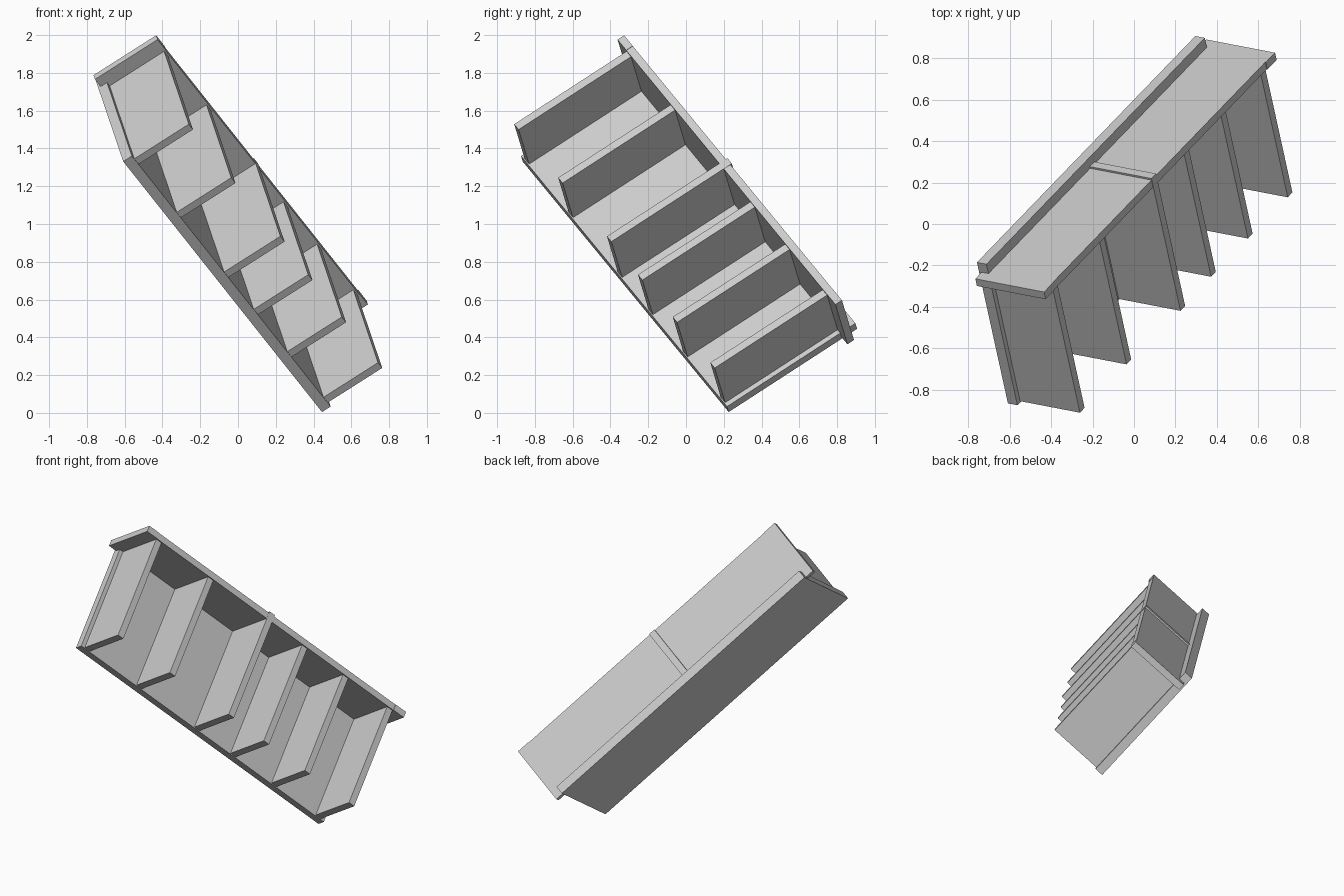
import bpy
import bmesh
from mathutils import Vector, Matrix

if "Cube" in bpy.data.objects:
    bpy.data.objects.remove(bpy.data.objects["Cube"])

# Tilted frame of the shelf unit: a = width, b = depth (to open front), c = length
c = Vector((0.523, 0.542, -0.659)).normalized()
a = Vector((0.833, -0.160, 0.529))
a = (a - c * a.dot(c)).normalized()
b = c.cross(a)
FRAME = Matrix((a, b, c)).transposed().to_4x4()
FRAME.translation = Vector((0, 0, 0.995))


def board(name, ra, rb, rc):
    """Box spanning the given ranges along a, b and c."""
    bm = bmesh.new()
    bmesh.ops.create_cube(bm, size=1)
    for v in bm.verts:
        v.co = Vector([r[0] + (r[1] - r[0]) * (k + 0.5)
                       for r, k in zip((ra, rb, rc), v.co)])
    bm.transform(FRAME)
    mesh = bpy.data.meshes.new(name)
    bm.to_mesh(mesh)
    bm.free()
    obj = bpy.data.objects.new(name, mesh)
    bpy.context.collection.objects.link(obj)
    return obj


T = 0.043          # shelf thickness
BACK = -0.345      # outer face of the back board

# Long side panel, projecting a little behind the back board
board("side_panel", (-0.19, -0.135), (-0.40, 0.424), (-1.007, 1.007))

# Back board and its overhanging end lips
board("back_board", (-0.135, 0.220), (BACK, BACK + 0.042), (-0.98, 0.98))
for s, name in ((-1, "end_lip_upper"), (1, "end_lip_lower")):
    board(name, (-0.175, 0.223), (BACK, BACK + 0.042), sorted((s * 0.98, s * 1.065)))

# Six dividers; the third passes through the back board
for i, start in enumerate((-0.98, -0.55, -0.07, 0.23, 0.57, 0.937)):
    through = i == 2
    board(f"divider_{i + 1}", (-0.135, 0.222 if through else 0.211),
          (BACK - 0.01 if through else BACK + 0.042, 0.418), (start, start + T))
